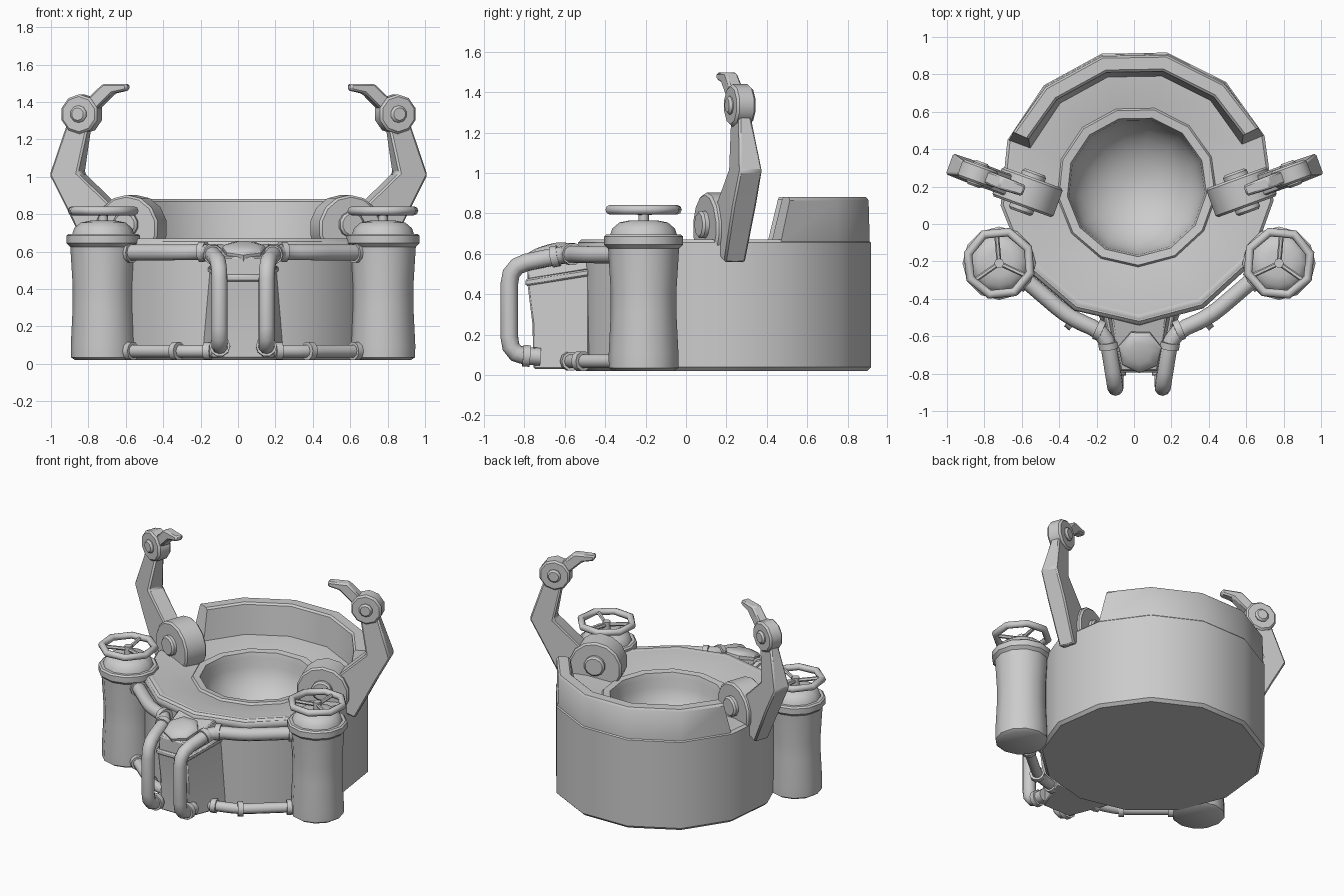
import bpy, bmesh
from math import sin, cos, pi, radians
from mathutils import Vector, Matrix

if "Cube" in bpy.data.objects:
    bpy.data.objects.remove(bpy.data.objects["Cube"])

BODY = Matrix.Translation((0.015, 0.2, 0))      # vertical axis of the body
N, START = 13, radians(-89)                     # 13-sided body, vertex at the front
MID = 0.027                                     # mirror plane of tanks and pipes


def finish(name, bm, mirror=None, angle=38, bevel=0.0):
    """Turn a bmesh into an object, optionally mirrored across x = mirror."""
    cx = mirror or 0.0
    bmesh.ops.translate(bm, verts=bm.verts, vec=(-cx, 0, 0))
    bmesh.ops.recalc_face_normals(bm, faces=bm.faces)
    me = bpy.data.meshes.new(name)
    bm.to_mesh(me)
    bm.free()
    ob = bpy.data.objects.new(name, me)
    ob.location.x = cx
    bpy.context.collection.objects.link(ob)
    bpy.ops.object.select_all(action='DESELECT')
    ob.select_set(True)
    bpy.context.view_layer.objects.active = ob
    bpy.ops.object.shade_smooth_by_angle(angle=radians(angle))
    if bevel:
        b = ob.modifiers.new("bevel", 'BEVEL')
        b.width, b.segments, b.limit_method = bevel, 1, 'ANGLE'
    if mirror is not None:
        ob.modifiers.new("mirror", 'MIRROR')
    return ob


def skin(bm, rings, closed=False):
    """Bridge rings of points with quads; cap the ends unless closed."""
    vs = [[bm.verts.new(p) for p in r] for r in rings]
    n, m = len(vs[0]), len(vs)
    for i in range(m if closed else m - 1):
        a, b = vs[i], vs[(i + 1) % m]
        for j in range(n):
            k = (j + 1) % n
            bm.faces.new((a[j], a[k], b[k], b[j]))
    if not closed:
        bm.faces.new(vs[0])
        bm.faces.new(vs[-1])


def lathe(bm, profile, n, mat, start=0.0):
    skin(bm, [[mat @ Vector((r * cos(start + 2 * pi * j / n), r * sin(start + 2 * pi * j / n), z))
               for j in range(n)] for r, z in profile])


def along(p, d):
    """Matrix at p with its z axis along d."""
    return Matrix.Translation(p) @ Vector(d).to_track_quat('Z', 'Y').to_matrix().to_4x4()


def rod(bm, p, q, r, n=10):
    d = Vector(q) - Vector(p)
    lathe(bm, [(r, 0), (r, d.length)], n, along(p, d))


def fillet(pts, rad):
    """Round the corners of a path."""
    pts = [Vector(p) for p in pts]
    out = [pts[0]]
    for a, b, c in zip(pts, pts[1:], pts[2:]):
        p = b + (a - b).normalized() * min(rad, (a - b).length * 0.48)
        q = b + (c - b).normalized() * min(rad, (c - b).length * 0.48)
        out += [p * (1 - t) ** 2 + b * 2 * t * (1 - t) + q * t * t for t in (0, .33, .67, 1)]
    return out + [pts[-1]]


def tube(bm, pts, r, n=10):
    rings = []
    for i, p in enumerate(pts):
        d = (pts[min(i + 1, len(pts) - 1)] - pts[max(i - 1, 0)]).normalized()
        side = d.cross(Vector((0.97, 0.25, 0.0)) if abs(d.z) > 0.8 else Vector((0, 0, 1)))
        if i:                                   # carry the frame along the path
            side = prev - d * prev.dot(d)
        prev = side.normalized()
        up = d.cross(prev)
        rings.append([p + prev * r * cos(2 * pi * j / n) + up * r * sin(2 * pi * j / n)
                      for j in range(n)])
    skin(bm, rings)


# Body with sunken bowl, one lathe profile
bm = bmesh.new()
bowl = [(0.365 * cos(t * pi / 16), 0.61 - 0.32 * sin(t * pi / 16)) for t in range(8)]
lathe(bm, [(0.715, 0.02), (0.735, 0.04), (0.735, 0.655), (0.72, 0.67), (0.60, 0.665), (0.43, 0.635),
           (0.42, 0.65), (0.375, 0.645)] + bowl + [(0.02, 0.29)], N, BODY, START)
finish("basin_body", bm)

# Rounded rim along the front
bm = bmesh.new()
tube(bm, [BODY @ Vector((0.70 * cos(START + k * 2 * pi / N), 0.70 * sin(START + k * 2 * pi / N), 0.63))
          for k in range(-2, 3)], 0.042)
finish("front_rim", bm, angle=50)

# Curved back guard
bm = bmesh.new()
rings = []
for k in range(4, 10):
    base = START + k * 2 * pi / N
    lean = {4: 0.07, 9: -0.07}.get(k, 0)
    rings.append([BODY @ Vector((r * cos(base + s * lean), r * sin(base + s * lean), z))
                  for r, z, s in ((0.728, .66, 0), (0.722, .865, 1), (0.71, .88, 1),
                                  (0.645, .88, 1), (0.632, .868, 1), (0.605, .66, 0))])
skin(bm, rings)
finish("back_guard", bm)

# Side tanks with flange and domed lid
TX, TY = 0.775, -0.21
tank = Matrix.Translation((TX, TY, 0))
bm = bmesh.new()
lathe(bm, [(0.15, 0.02), (0.172, 0.035), (0.173, 0.1), (0.163, 0.3), (0.163, 0.42), (0.176, 0.63)],
      12, tank)
finish("tank", bm, MID)
bm = bmesh.new()
lathe(bm, [(0.175, 0.625), (0.196, 0.645), (0.196, 0.685), (0.185, 0.695), (0.165, 0.695),
           (0.155, 0.725), (0.12, 0.755), (0.07, 0.765)], 12, tank)
finish("tank_lid", bm, MID, 35)

# Valve wheels
bm = bmesh.new()
WZ = 0.818
skin(bm, [[(TX + (0.174 + 0.024 * cos(b)) * cos(a), TY + (0.174 + 0.024 * cos(b)) * sin(a),
            WZ + 0.024 * sin(b)) for b in [j * pi / 4 for j in range(8)]]
          for a in [i * pi / 4 + 0.3 for i in range(8)]], closed=True)
rod(bm, (TX, TY, 0.75), (TX, TY, 0.825), 0.026, 8)
for a in (85, 205, 325):
    a = radians(a)
    rod(bm, (TX, TY, 0.80), (TX + 0.165 * cos(a), TY + 0.165 * sin(a), WZ), 0.013, 6)
finish("valve_wheel", bm, MID, 50)

# Pipes from the tanks to the front block
upper = [(0.68, -0.26, .595), (0.40, -0.5, .595), (0.20, -0.585, .60), (0.153, -0.875, .54),
         (0.153, -0.875, .10), (0.15, -0.72, .09)]
lower = [(0.12, -0.60, .068), (0.37, -0.53, .068), (0.68, -0.27, .068)]
bm = bmesh.new()
tube(bm, fillet(upper, 0.09), 0.044)
finish("upper_pipe", bm, MID, 50)
bm = bmesh.new()
tube(bm, fillet(lower, 0.08), 0.035)
finish("lower_pipe", bm, MID, 50)

# Pipe collars
bm = bmesh.new()
for path, seg, t, r in ((upper, 0, .17, .056), (upper, 1, .80, .056), (upper, 2, .22, .054),
                        (upper, 4, .55, .056), (lower, 0, .38, .048), (lower, 1, 0.04, .05),
                        (lower, 1, .83, .05)):
    a, b = Vector(path[seg]), Vector(path[seg + 1])
    d = (b - a).normalized() * 0.018
    p = a.lerp(b, t)
    rod(bm, p - d, p + d, r)
finish("pipe_collar", bm, MID, 50)


# Front block: tapered housing, sloped band and head
def wedge(name, levels):
    b = bmesh.new()
    skin(b, [[(MID - wb, -0.48, zb), (MID - wf, yf, zf), (MID + wf, yf, zf), (MID + wb, -0.48, zb)]
             for wf, wb, yf, zf, zb in levels])
    finish(name, b, bevel=0.008)


wedge("front_block", [(.11, .22, -.755, .03, .03), (.11, .20, -.76, .25, .27), (.115, .18, -.785, .45, .5)])
wedge("front_block_band", [(.122, .19, -.795, .44, .49), (.122, .19, -.795, .475, .525)])
wedge("front_block_head", [(.11, .17, -.785, .47, .52), (.10, .15, -.785, .57, .645)])

# Sloped cap on the block
bm = bmesh.new()
lathe(bm, [(0.115, -0.04), (0.118, 0.015), (0.105, 0.03), (0.06, 0.042), (0.02, 0.045)], 7,
      along((MID + .005, -0.68, 0.60), (0, -0.28, 0.96)), 0.2)
finish("block_cap", bm)

# Arms: flat parts in a plane turned 20 degrees about the hub
TURN = Matrix.Translation((0.575, 0.17, 0)) @ Matrix.Rotation(radians(20), 4, 'Z')
ARM_MID = 0.003


def disc(bm, u, z, r, half, n):
    e = 0.012
    lathe(bm, [(r - e, -half), (r, e - half), (r, half - e), (r - e, half)], n,
          TURN @ along((u, 0, z), (0, 1, 0)), pi / n)


def plate(name, pts):
    b = bmesh.new()
    skin(b, [[TURN @ Vector((u, s * h, z)) for u, z, h in pts] for s in (-1, 1)])
    finish(name, b, ARM_MID, 25, 0.01)


bm = bmesh.new()
disc(bm, 0, 0.725, 0.178, 0.083, 14)
finish("arm_hub", bm, ARM_MID)
bm = bmesh.new()
disc(bm, 0.0, 0.745, 0.07, 0.115, 12)
disc(bm, 0.283, 1.335, 0.046, 0.068, 10)
finish("arm_pin", bm, ARM_MID)
bm = bmesh.new()
disc(bm, 0.283, 1.335, 0.106, 0.05, 10)
finish("arm_joint", bm, ARM_MID)
plate("arm", [(.12, .59, .055), (.21, .555, .055), (.35, .83, .062), (.447, 1.01, .06),
              (.36, 1.28, .032), (.235, 1.28, .032), (.285, 1.02, .06), (.10, .85, .062), (.02, .74, .055)])
plate("arm_claw", [(.02, 1.497, .03), (.02, 1.462, .03), (.10, 1.445, .034), (.19, 1.36, .036),
                   (.26, 1.40, .036), (.155, 1.497, .034)])
